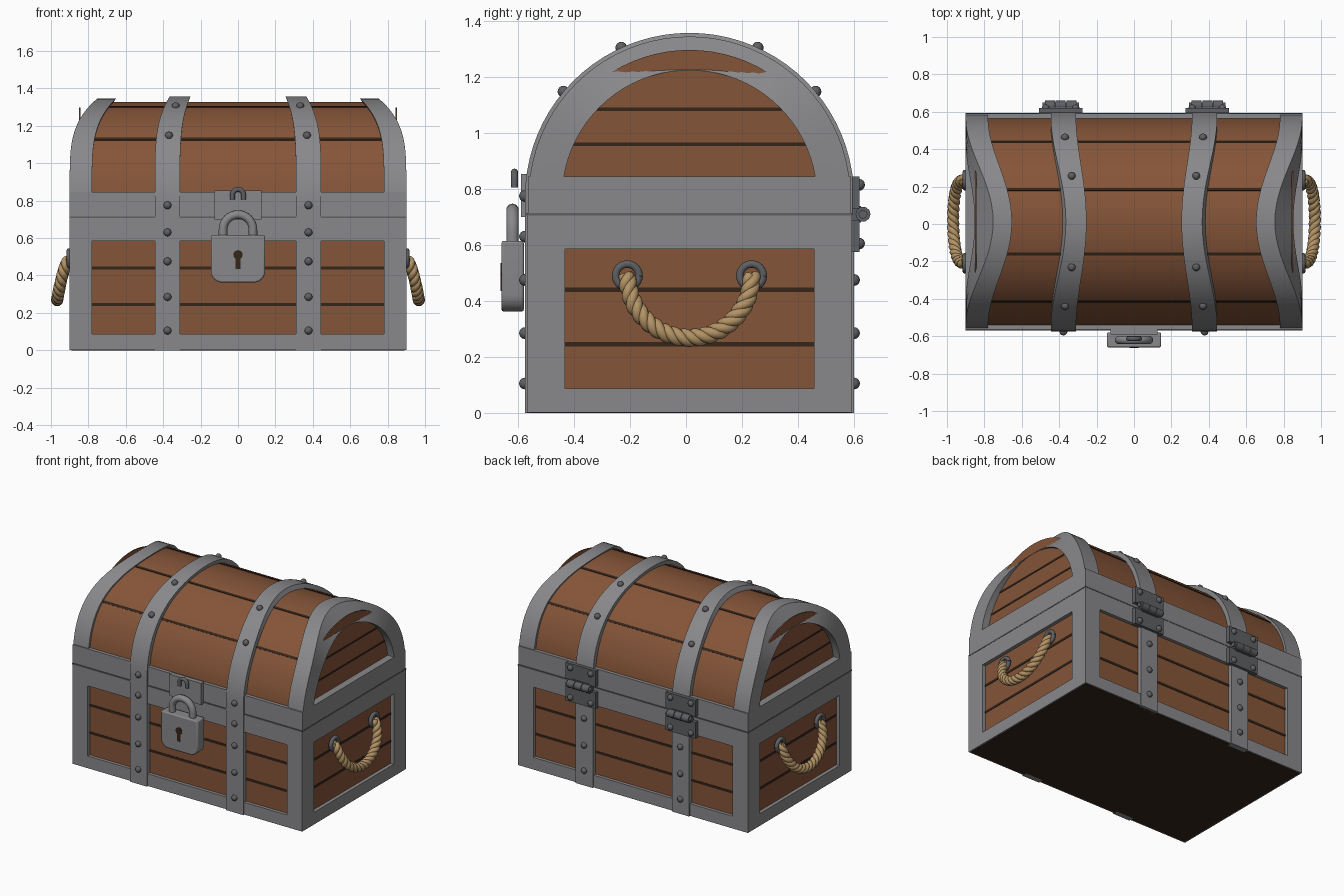
import bpy, bmesh, math
from mathutils import Vector, Matrix

cube = bpy.data.objects.get("Cube")
if cube:
    bpy.data.objects.remove(cube, do_unlink=True)

CY, CZ = 0.0125, 0.77          # axis of the rounded lid
OUT = 0.588                    # outer face of the straps


def material(name, *rgb):
    m = bpy.data.materials.new(name)
    m.use_nodes = True
    m.diffuse_color = (*rgb, 1)
    bsdf = m.node_tree.nodes["Principled BSDF"]
    bsdf.inputs["Base Color"].default_value = (*rgb, 1)
    bsdf.inputs["Roughness"].default_value = 0.7
    return m


WOOD = material("brown wood", 0.235, 0.09, 0.04)
GAP = material("dark wood gap", 0.035, 0.018, 0.01)
IRON = material("grey iron", 0.25, 0.25, 0.26)
DARK = material("dark iron", 0.11, 0.115, 0.125)
ROPE = material("tan rope", 0.45, 0.29, 0.13)


def finish(name, bm, mat, smooth=True):
    bmesh.ops.recalc_face_normals(bm, faces=bm.faces)
    mesh = bpy.data.meshes.new(name)
    bm.to_mesh(mesh)
    bm.free()
    mesh.materials.append(mat)
    ob = bpy.data.objects.new(name, mesh)
    bpy.context.collection.objects.link(ob)
    if smooth:
        select(ob)
        bpy.ops.object.shade_smooth_by_angle(angle=math.radians(35))
    return ob


def select(ob):
    bpy.ops.object.select_all(action='DESELECT')
    ob.select_set(True)
    bpy.context.view_layer.objects.active = ob


def add_box(bm, x0, x1, y0, y1, z0, z1):
    mid = Vector(((x0 + x1) / 2, CY + (y0 + y1) / 2, (z0 + z1) / 2))
    size = (abs(x1 - x0), abs(y1 - y0), abs(z1 - z0), 1)
    return bmesh.ops.create_cube(bm, size=1, matrix=Matrix.Translation(mid) @ Matrix.Diagonal(size))


def boxes(name, mat, *items):
    bm = bmesh.new()
    for item in items:
        add_box(bm, *item)
    return finish(name, bm, mat, False)


def taper(z):
    """The lid draws in along x towards its crown."""
    return 1 - 0.17 * (max(0, z - 0.85) / 0.5) ** 4


def arch(name, mat, x0, x1, r0, r1, a0=-90, a1=90, n=40, tapered=True):
    bm = bmesh.new()
    rings = []
    for i in range(n + 1):
        a = math.radians(a0 + (a1 - a0) * i / n)
        ring = []
        for x, r in ((x0, r0), (x1, r0), (x1, r1), (x0, r1)):
            k = taper(CZ + r1 * math.cos(a)) if tapered and r == r1 else 1
            if tapered and r == r0:
                k = taper(CZ + r0 * math.cos(a))
            ring.append(bm.verts.new((x * k, CY + r * math.sin(a), CZ + r * math.cos(a))))
        rings.append(ring)
    for p, q in zip(rings, rings[1:]):
        for j in range(4):
            bm.faces.new((p[j], p[j - 1], q[j - 1], q[j]))
    bm.faces.new(rings[0])
    bm.faces.new(rings[-1])
    return finish(name, bm, mat)


def tubes(name, mat, paths, radius, sides=3):
    cu = bpy.data.curves.new(name, 'CURVE')
    cu.dimensions = '3D'
    cu.bevel_depth, cu.bevel_resolution, cu.use_fill_caps = radius, sides, True
    for path in paths:
        sp = cu.splines.new('POLY')
        sp.points.add(len(path) - 1)
        for pt, co in zip(sp.points, path):
            pt.co = (*co, 1)
    cu.materials.append(mat)
    ob = bpy.data.objects.new(name, cu)
    bpy.context.collection.objects.link(ob)
    select(ob)
    bpy.ops.object.convert(target='MESH')
    bpy.ops.object.shade_smooth_by_angle(angle=math.radians(50))


def u_loop(y, half, z_foot, z_arc):
    arc = [(half * math.cos(math.pi * i / 16), y, z_arc + half * math.sin(math.pi * i / 16))
           for i in range(17)]
    return [(half, y, z_foot), *arc, (-half, y, z_foot)]


# Wooden body, plank gaps and bottom
boxes("body_planks", WOOD, (-0.875, 0.875, -0.557, 0.557, 0.01, 0.7))
boxes("body_plank_gaps", GAP, *[(-0.878, 0.878, -0.56, 0.56, z - 0.008, z + 0.008) for z in (0.245, 0.44)])
boxes("bottom_board", GAP, (-0.89, 0.89, -0.57, 0.57, 0, 0.02))

# Iron frame of the body
frame = []
for s in (-1, 1):
    frame += [(s * 0.78, s * 0.9, t * 0.445, t * 0.58, 0.002, 0.706) for t in (-1, 1)]
    for z0, z1 in ((0.002, 0.088), (0.585, 0.706)):
        frame.append((-0.89, 0.89, s * 0.54, s * 0.58, z0, z1))
        frame.append((s * 0.86, s * 0.9, -0.57, 0.57, z0, z1))
boxes("body_frame", IRON, *frame)
boxes("lid_seam", DARK, (-0.902, 0.902, -0.582, 0.582, 0.706, 0.715))
boxes("lid_rim", IRON, (-0.9, 0.9, -0.577, 0.577, 0.715, 0.845))

# Rounded lid
arch("lid_planks", WOOD, -0.8, 0.8, 0.3, 0.558)
for i, a in enumerate((-50, -18, 18, 50)):
    arch(f"lid_plank_gap_{i + 1}", GAP, -0.8, 0.8, 0.54, 0.561, a - 0.8, a + 0.8, 2)
for s, side in ((1, "left"), (-1, "right")):
    arch(f"{side}_lid_frame", IRON, s * 0.78, s * 0.9, 0.455, 0.575)
    arch(f"{side}_lid_end_panel", WOOD, s * 0.842, s * 0.85, 0.01, 0.527, tapered=False)
    boxes(f"{side}_lid_end_gaps", GAP,
          *[(s * 0.845, s * 0.853, -w, w, z - 0.006, z + 0.006) for z, w in ((0.96, 0.43), (1.085, 0.36))])

    # Straps around lid and body
    arch(f"{side}_lid_strap", IRON, s * 0.31, s * 0.445, 0.54, OUT)
    boxes(f"{side}_body_straps", IRON,
          *[(s * 0.31, s * 0.445, t * 0.55, t * OUT, 0, CZ) for t in (-1, 1)])

# Strap rivets and hinge rivets
bm = bmesh.new()


def rivet(x, y, z):
    bmesh.ops.create_uvsphere(bm, u_segments=12, v_segments=8, radius=0.021,
                              matrix=Matrix.Translation((x, CY + y, z)))


for s in (-1, 1):
    for z in (0.105, 0.285, 0.475, 0.63, 0.775):
        rivet(s * 0.377, -OUT, z)
        if z < 0.5:
            rivet(s * 0.377, OUT, z)
    for a in (-50, -24.5, 24.5, 50):
        c, d = math.cos(math.radians(a)), math.sin(math.radians(a))
        z = CZ + OUT * c
        rivet(s * 0.377 * taper(z), OUT * d, z)
    for dx in (-0.08, 0.08):
        for z in (0.605, 0.815):
            rivet(s * 0.392 + dx, 0.606, z)
finish("rivets", bm, DARK)

# Hinges on the back
for s, side in ((1, "left"), (-1, "right")):
    x = s * 0.392
    boxes(f"{side}_hinge_plates", DARK,
          *[(x - 0.117, x + 0.117, 0.58, 0.607, z0, z1) for z0, z1 in ((0.575, 0.69), (0.73, 0.845))],
          (x - 0.065, x + 0.065, 0.58, 0.612, 0.68, 0.74))
    y = CY + 0.62
    tubes(f"{side}_hinge_knuckles", DARK,
          [[(x + a, y, 0.71), (x + a + 0.054, y, 0.71)] for a in (-0.085, -0.027, 0.031)], 0.027)
    tubes(f"{side}_hinge_pin", DARK, [[(x - 0.098, y, 0.71), (x + 0.098, y, 0.71)]], 0.016)

# Hasp plate and staple
boxes("hasp_plate", IRON, (-0.125, 0.125, -0.603, -0.57, 0.7, 0.853))
tubes("hasp_staple", DARK, [u_loop(-0.613, 0.03, 0.805, 0.83)], 0.013)

# Padlock
tubes("padlock_shackle", IRON, [u_loop(-0.62, 0.08, 0.6, 0.645)], 0.023)
bm = bmesh.new()
add_box(bm, -0.145, 0.145, -0.672, -0.592, 0.362, 0.615)
low = [e for e in bm.edges if all(v.co.z < 0.4 for v in e.verts)
       and abs(e.verts[0].co.x - e.verts[1].co.x) < 0.01]
bmesh.ops.bevel(bm, geom=low, offset=0.06, segments=6, profile=0.5, affect='EDGES')
lock = finish("padlock_body", bm, IRON)
bev = lock.modifiers.new("soft_edges", 'BEVEL')
bev.width, bev.segments, bev.limit_method = 0.008, 2, 'ANGLE'
boxes("keyhole_slot", GAP, (-0.013, 0.013, -0.675, -0.67, 0.435, 0.51))
bm = bmesh.new()
bmesh.ops.create_cone(bm, cap_ends=True, segments=20, radius1=0.025, radius2=0.025, depth=0.006,
                      matrix=Matrix.Translation((0, CY - 0.673, 0.51)) @ Matrix.Rotation(math.pi / 2, 4, 'X'))
finish("keyhole_round", bm, GAP)

# Twisted rope handles hung from iron rings
STEPS, TURNS = 120, 6
for s, side in ((1, "left"), (-1, "right")):
    strands = []
    for k in range(3):
        path = []
        for i in range(STEPS + 1):
            a = math.pi * i / STEPS
            ph = 2 * math.pi * (TURNS * i / STEPS + k / 3)
            r = 0.222 + 0.015 * math.cos(ph)
            x = 0.9 + 0.067 * max(0, math.sin(a)) ** 0.6 + 0.015 * math.sin(ph)
            path.append((s * x, CY + r * math.cos(a), 0.49 - r * math.sin(a)))
        strands.append(path)
    tubes(f"{side}_rope_handle", ROPE, strands, 0.018)
    for t, end in ((-1, "front"), (1, "back")):
        ring = [(s * 0.903, CY + t * 0.222 + 0.042 * math.cos(math.pi * i / 12),
                 0.49 + 0.042 * math.sin(math.pi * i / 12)) for i in range(25)]
        tubes(f"{side}_{end}_rope_ring", DARK, [ring], 0.014)
